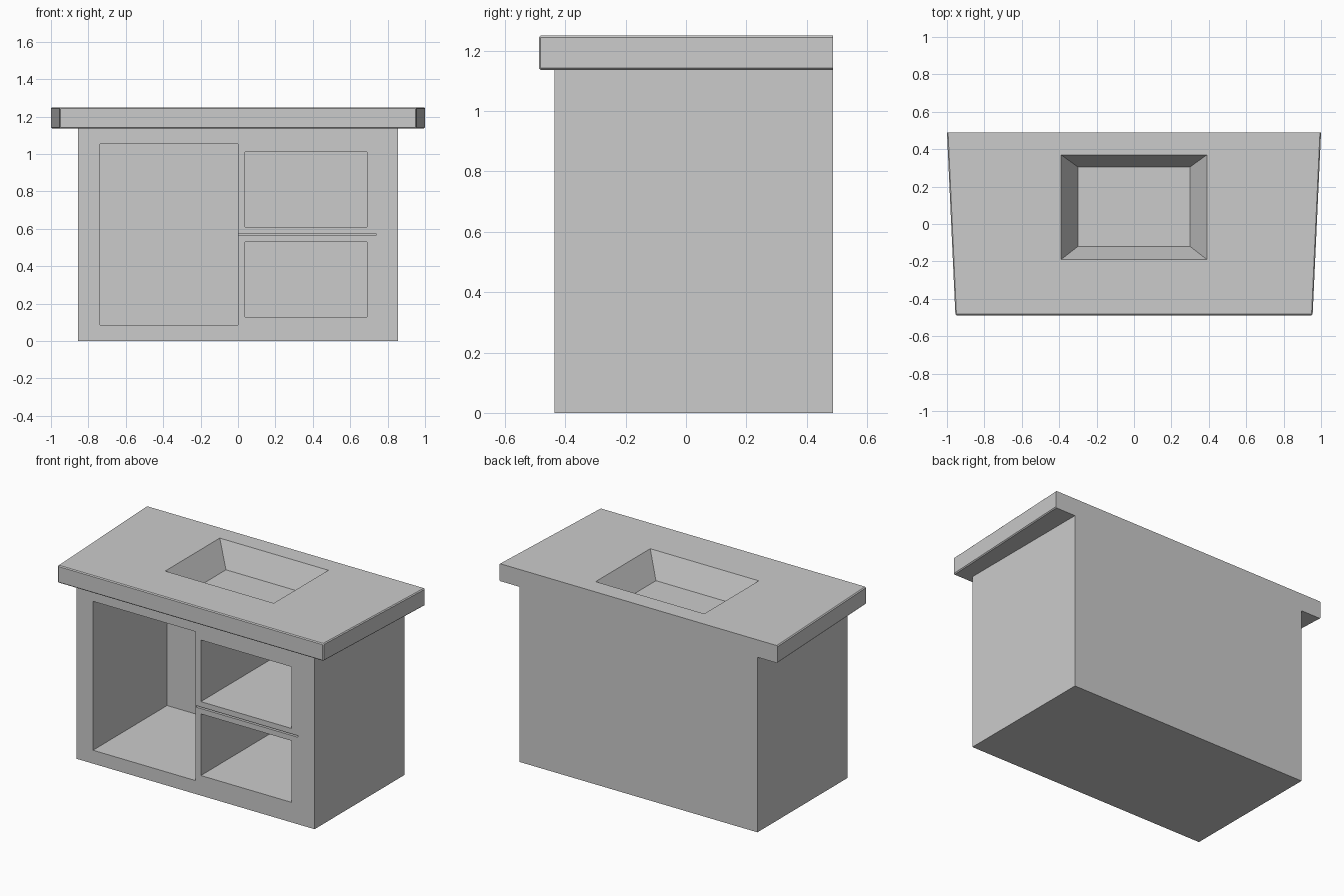
import bpy
import bmesh

if "Cube" in bpy.data.objects:
    bpy.data.objects.remove(bpy.data.objects["Cube"])


def prism(name, bottom, z0, top, z1):
    """Solid between two four-cornered outlines at heights z0 and z1."""
    bm = bmesh.new()
    low = [bm.verts.new((x, y, z0)) for x, y in bottom]
    high = [bm.verts.new((x, y, z1)) for x, y in top]
    bm.faces.new(low[::-1])
    bm.faces.new(high)
    for i in range(4):
        j = (i + 1) % 4
        bm.faces.new((low[i], low[j], high[j], high[i]))
    mesh = bpy.data.meshes.new(name)
    bm.to_mesh(mesh)
    bm.free()
    obj = bpy.data.objects.new(name, mesh)
    bpy.context.collection.objects.link(obj)
    return obj


def rect(x0, x1, y0, y1):
    return [(x0, y0), (x1, y0), (x1, y1), (x0, y1)]


def box(name, x0, x1, y0, y1, z0, z1):
    outline = rect(x0, x1, y0, y1)
    return prism(name, outline, z0, outline, z1)


def cut(obj, cutter):
    """Subtract cutter from obj."""
    mod = obj.modifiers.new("cut", 'BOOLEAN')
    mod.operation = 'DIFFERENCE'
    mod.solver = 'EXACT'
    mod.object = cutter
    bpy.context.view_layer.objects.active = obj
    bpy.ops.object.modifier_apply(modifier=mod.name)


BACK, FRONT = 0.488, -0.435
COUNTER_Z, TOP_Z = 1.137, 1.25

# Cabinet body
cabinet = box("cabinet", -0.855, 0.855, FRONT, BACK, 0, COUNTER_Z)

# Compartments and the thin groove between them: x0, x1, z0, z1, depth
openings = [
    (-0.737, 0.0, 0.087, 1.054, 0.76),
    (0.038, 0.69, 0.61, 1.01, 0.76),
    (0.038, 0.69, 0.13, 0.53, 0.76),
    (0.002, 0.737, 0.565, 0.575, 0.02),
]
for x0, x1, z0, z1, depth in openings:
    cutter = box("opening_cutter", x0, x1, FRONT - 0.1, FRONT + depth, z0, z1)
    cut(cabinet, cutter)
    bpy.data.objects.remove(cutter)

# Countertop, tapering towards the front
outline = [(-0.955, -BACK), (0.955, -BACK), (1, BACK), (-1, BACK)]
countertop = prism("countertop", outline, COUNTER_Z, outline, TOP_Z)

# Small chamfer on all countertop edges except those along the back
bm = bmesh.new()
bm.from_mesh(countertop.data)
edges = [e for e in bm.edges if any(v.co.y < 0 for v in e.verts)]
bmesh.ops.bevel(bm, geom=edges, offset=0.006, segments=1, affect='EDGES')
bm.to_mesh(countertop.data)
bm.free()

# Sloped basin sunk through the countertop into the cabinet top
# (cutter is extended above the rim along the same slopes)
RIM, FLOOR = (-0.39, 0.39, -0.19, 0.37), (-0.30, 0.30, -0.12, 0.305)
FLOOR_Z, CUT_Z = 1.093, 1.30
t = (CUT_Z - FLOOR_Z) / (TOP_Z - FLOOR_Z)
upper = [f + (r - f) * t for r, f in zip(RIM, FLOOR)]
cutter = prism("basin_cutter", rect(*FLOOR), FLOOR_Z, rect(*upper), CUT_Z)
for part in (cabinet, countertop):
    cut(part, cutter)
bpy.data.objects.remove(cutter)
